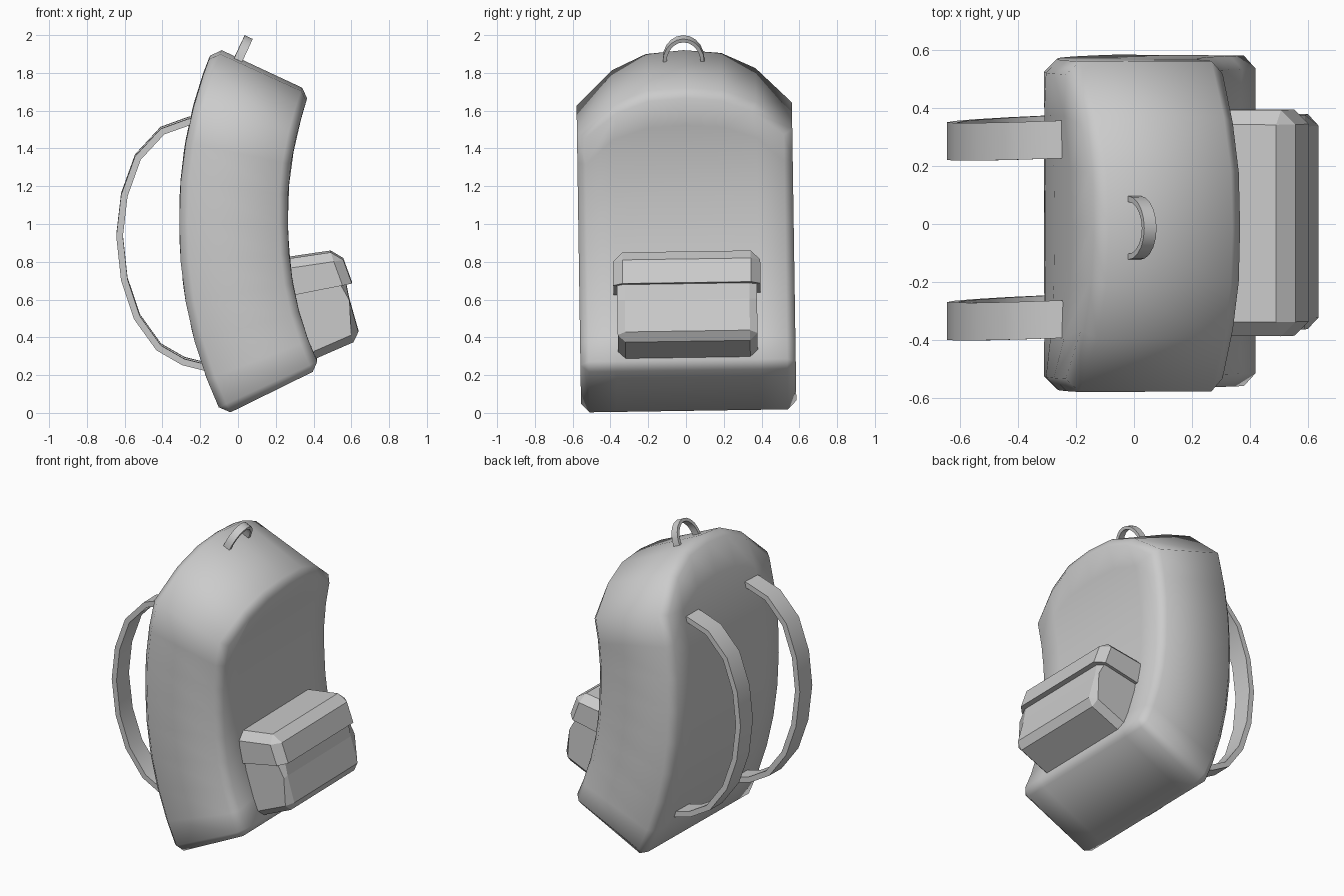
import bpy, bmesh
from math import radians, sin, cos, pi
from mathutils import Vector

if "Cube" in bpy.data.objects:
    bpy.data.objects.remove(bpy.data.objects["Cube"])

TILT = 0.015        # slight sideways lean of the whole bag
R, CX, CZ = 1.95, 1.93, 0.98   # bend radius and centre of the slouch


def finish(name, bm, angle=None):
    for v in bm.verts:
        y, z = v.co.y, v.co.z
        v.co.y, v.co.z = y - TILT * (z - 1), z + TILT * y
    bmesh.ops.recalc_face_normals(bm, faces=bm.faces[:])
    me = bpy.data.meshes.new(name)
    bm.to_mesh(me)
    bm.free()
    ob = bpy.data.objects.new(name, me)
    bpy.context.collection.objects.link(ob)
    if angle is not None:
        bpy.ops.object.select_all(action='DESELECT')
        ob.select_set(True)
        bpy.context.view_layer.objects.active = ob
        if angle >= 180:
            bpy.ops.object.shade_smooth()
        else:
            bpy.ops.object.shade_smooth_by_angle(angle=radians(angle))
    return ob


def build_body():
    # flat arched panel, extruded to depth, chamfered, then bent around an arc
    half = [(0, 25.0), (0.2, 24.5), (0.38, 22.2), (0.57, 17.2)]
    cols = [(-y, t) for y, t in half[:0:-1]] + half
    rows, low = 8, -26.2
    bm = bmesh.new()
    grid = [[bm.verts.new((-0.31, y, R * radians(low + (t - low) * i / rows)))
             for i in range(rows + 1)] for y, t in cols]
    for a, b in zip(grid, grid[1:]):
        for i in range(rows):
            bm.faces.new((a[i], b[i], b[i + 1], a[i + 1]))
    ext = bmesh.ops.extrude_face_region(bm, geom=bm.faces[:], use_keep_orig=True)
    for v in ext['geom']:
        if isinstance(v, bmesh.types.BMVert):
            v.co.x = 0.265
    bmesh.ops.recalc_face_normals(bm, faces=bm.faces[:])
    rim = [e for e in bm.edges
           if len(e.link_faces) == 2 and e.calc_face_angle() > radians(60)]
    bmesh.ops.bevel(bm, geom=rim, offset=0.045, segments=1, profile=0.5,
                    affect='EDGES')
    for v in bm.verts:
        th = v.co.z / R
        up = max(0, th / radians(25))
        r = CX - v.co.x + up * (0.045 if v.co.x > 0 else 0.03)
        v.co.x, v.co.z = CX - r * cos(th), CZ + r * sin(th)
    finish("body", bm, 180)


def prism(name, profile, half_w, bevel_ids, offset):
    # x-z profile stretched across y, chamfered along the chosen profile corners
    bm = bmesh.new()
    sides = [[bm.verts.new((x, y, z)) for x, z in profile] for y in (-half_w, half_w)]
    n = len(profile)
    for s in sides:
        bm.faces.new(s)
    for i in range(n):
        j = (i + 1) % n
        bm.faces.new((sides[0][i], sides[0][j], sides[1][j], sides[1][i]))
    pairs, across = bevel_ids
    edges = [bm.edges.get((s[a], s[b])) for s in sides for a, b in pairs]
    edges += [bm.edges.get((sides[0][i], sides[1][i])) for i in across]
    bmesh.ops.bevel(bm, geom=edges, offset=offset, segments=1, profile=0.5,
                    affect='EDGES')
    finish(name, bm)


def ribbon(name, pts, width, thick):
    # flat band following a path; width is the vector across the band
    bm = bmesh.new()
    rings = []
    for i, p in enumerate(pts):
        t = pts[min(i + 1, len(pts) - 1)] - pts[max(i - 1, 0)]
        n = t.cross(width).normalized() * thick / 2
        w = width / 2
        rings.append([bm.verts.new(p + q) for q in (n + w, n - w, -n - w, -n + w)])
    for a, b in zip(rings, rings[1:]):
        for k in range(4):
            m = (k + 1) % 4
            bm.faces.new((a[k], a[m], b[m], b[k]))
    bm.faces.new(rings[0])
    bm.faces.new(rings[-1])
    finish(name, bm, 35)


build_body()

# front pocket and its overhanging lid
prism("pocket", [(0.2, 0.20), (0.648, 0.395), (0.59, 0.60), (0.565, 0.72), (0.2, 0.68)],
      0.37, ([(0, 1), (1, 2), (2, 3)], [1]), 0.04)
prism("pocket_lid", [(0.2, 0.61), (0.603, 0.69), (0.54, 0.862), (0.2, 0.812)],
      0.39, ([(1, 2), (2, 3)], [2]), 0.05)

# shoulder straps
path = [(-0.2, 1.555), (-0.26, 1.545), (-0.40, 1.495), (-0.53, 1.355), (-0.602, 1.155),
        (-0.627, 0.94), (-0.602, 0.71), (-0.535, 0.51), (-0.42, 0.35), (-0.29, 0.275),
        (-0.13, 0.235)]
for name, y in (("left_strap", -0.32), ("right_strap", 0.30)):
    ribbon(name, [Vector((x, y + 0.04 * (x + 0.25), z)) for x, z in path],
           Vector((0, 0.13, 0)), 0.035)

# carry handle, leaning with the top of the bag
pts = []
for i in range(11):
    a = pi * i / 10
    h = 0.125 * sin(a)
    pts.append(Vector((0.0 + 0.42 * h, 0.1 * cos(a), 1.868 + 0.9 * h)))
ribbon("handle", pts, Vector((0.9, 0, -0.42)) * 0.047, 0.02)
